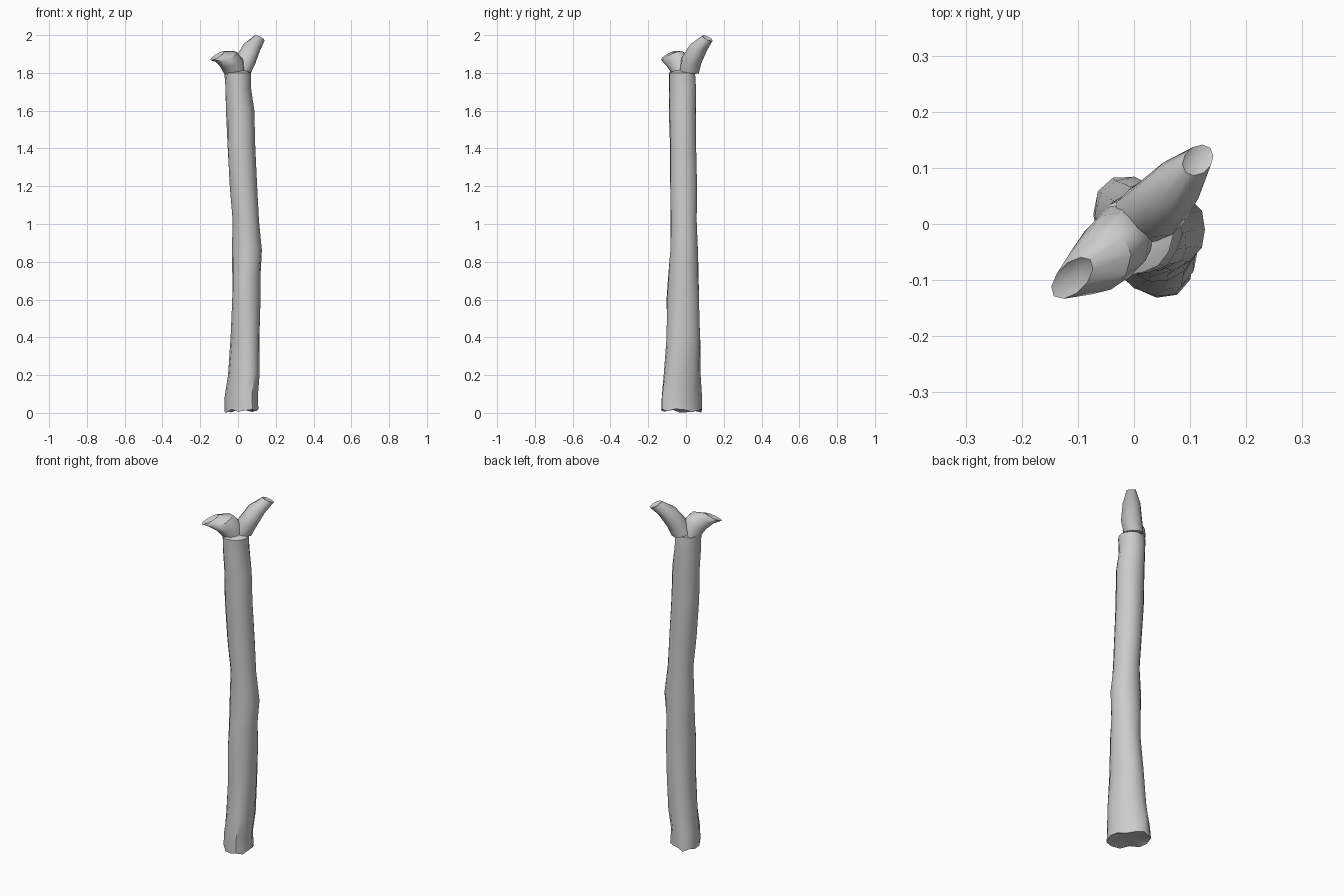
import bpy, bmesh, math, random
from mathutils import Vector

cube = bpy.data.objects.get("Cube")
if cube:
    bpy.data.objects.remove(cube, do_unlink=True)
random.seed(4)

bark = bpy.data.materials.new("grey_bark")
bark.use_nodes = True
colour = (0.6, 0.6, 0.6, 1)
bark.diffuse_color = colour
bark.node_tree.nodes["Principled BSDF"].inputs["Base Color"].default_value = colour


def loft(name, rings, start_dip, end_dip, angle):
    """Skin closed rings of points and close both ends with dented fans."""
    bm = bmesh.new()
    loops = [[bm.verts.new(p) for p in ring] for ring in rings]
    n = len(loops[0])
    for a, b in zip(loops, loops[1:]):
        for i in range(n):
            j = (i + 1) % n
            bm.faces.new((a[i], a[j], b[j], b[i]))
    for loop, dip in ((loops[0], start_dip), (loops[-1], end_dip)):
        centre = sum((v.co for v in loop), Vector()) / n
        hub = bm.verts.new(centre + Vector(dip))
        for i in range(n):
            bm.faces.new((loop[i], loop[(i + 1) % n], hub))
    bmesh.ops.recalc_face_normals(bm, faces=bm.faces)
    mesh = bpy.data.meshes.new(name)
    bm.to_mesh(mesh)
    bm.free()
    mesh.materials.append(bark)
    obj = bpy.data.objects.new(name, mesh)
    bpy.context.collection.objects.link(obj)
    bpy.ops.object.select_all(action='DESELECT')
    obj.select_set(True)
    bpy.context.view_layer.objects.active = obj
    bpy.ops.object.shade_smooth_by_angle(angle=math.radians(angle))
    return obj


# Trunk: height, then extents in x and y, then diagonal skew
SECTIONS = [
    (0.01, -.07, .11, -.13, .085, .36),
    (0.09, -.067, .105, -.13, .085, .34),
    (0.20, -.05, .115, -.12, .08, .25),
    (0.40, -.035, .115, -.105, .08, .1),
    (0.60, -.03, .12, -.105, .07, 0),
    (0.72, -.03, .118, -.095, .068, 0),
    (0.86, -.03, .128, -.085, .065, 0),
    (1.02, -.025, .11, -.08, .06, 0),
    (1.20, -.04, .10, -.085, .06, 0),
    (1.42, -.055, .09, -.085, .055, 0),
    (1.60, -.06, .085, -.09, .055, 0),
    (1.72, -.065, .068, -.09, .055, 0),
    (1.80, -.07, .07, -.09, .05, 0),
]
SIDES = 14
bumps = [random.uniform(-.03, .03) for _ in range(SIDES)]
trunk_rings = []
for z, x0, x1, y0, y1, skew in SECTIONS:
    ring = []
    for i in range(SIDES):
        t = math.tau * i / SIDES
        r = 1.01 + bumps[i] + random.uniform(-.03, .03)
        lift = random.uniform(-.01, .012) if z < .05 else 0
        ring.append(((x0 + x1) / 2 + (x1 - x0) / 2 * r * math.cos(t),
                     (y0 + y1) / 2 + (y1 - y0) / 2 * r * math.sin(t - skew),
                     z + lift))
    trunk_rings.append(ring)
loft("trunk", trunk_rings, (0, 0, .015), (0, 0, .03), 45)


# Branch stubs lie in the diagonal plane between x and y
ALONG = Vector((1, 1, 0)).normalized()
ACROSS = Vector((-1, 1, 0)).normalized()


def branch(name, sections, dip):
    """Each section: lower and upper point in the plane, half width, shift."""
    rings = []
    for u0, z0, u1, z1, half, shift in sections:
        low = ALONG * u0 + Vector((0, 0, z0))
        high = ALONG * u1 + Vector((0, 0, z1))
        ring = []
        for i in range(10):
            t = math.tau * i / 10
            ring.append((low + high) / 2 + (high - low) / 2 * math.cos(t)
                        + ACROSS * (shift + half * math.sin(t)))
        rings.append(ring)
    loft(name, rings, (0, 0, 0), dip, 42)


branch("front_branch", [
    (-.075, 1.785, .03, 1.80, .055, 0),
    (-.115, 1.83, .01, 1.875, .06, -.004),
    (-.155, 1.855, -.03, 1.915, .052, -.004),
    (-.192, 1.866, -.10, 1.915, .026, .01),
], (.01, .01, -.012))

branch("back_branch", [
    (.075, 1.795, -.03, 1.82, .052, 0),
    (.098, 1.845, 0, 1.885, .056, -.008),
    (.145, 1.92, .055, 1.955, .047, -.004),
    (.192, 1.968, .13, 2.0, .024, 0),
], (-.008, -.008, -.01))
